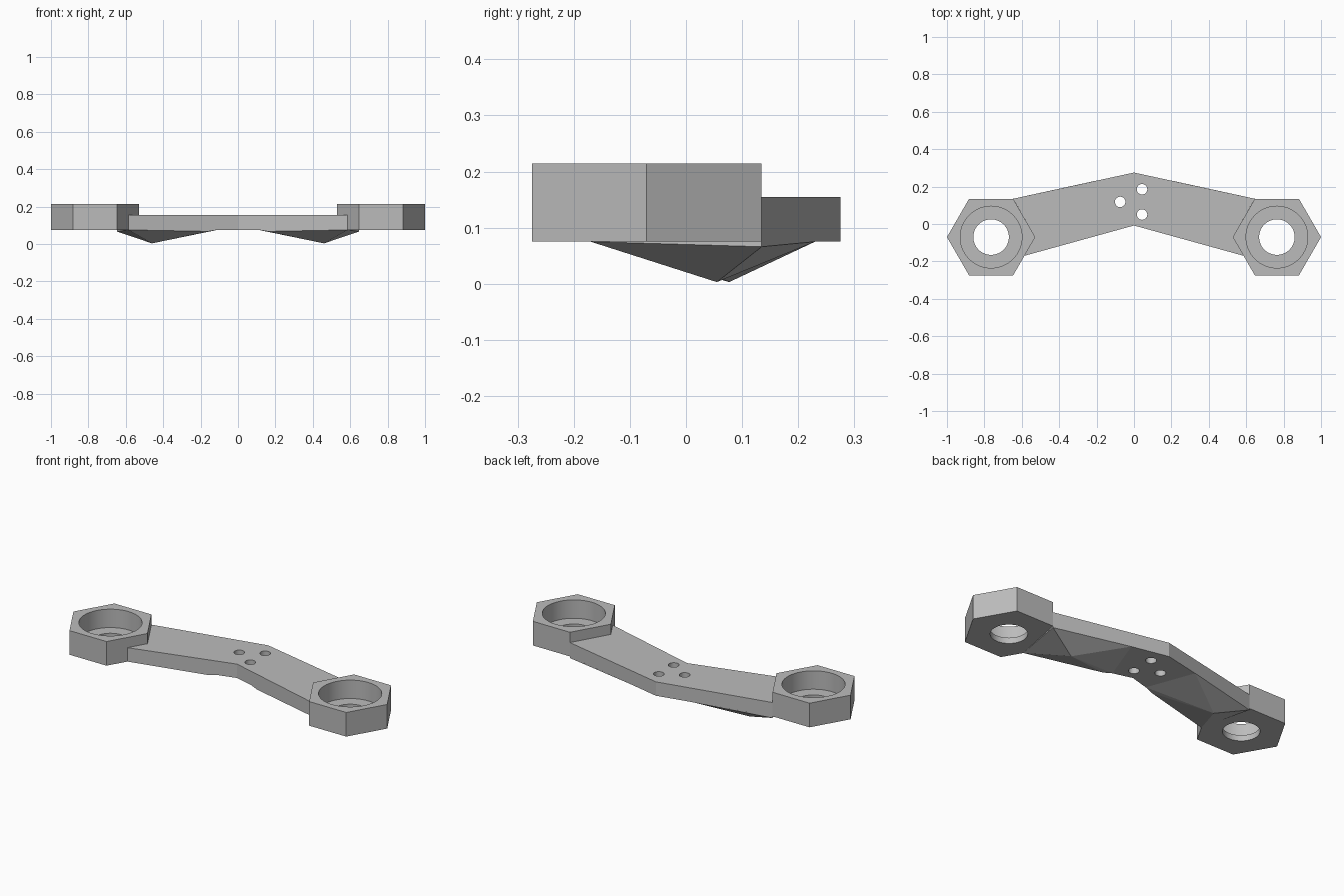
import bpy, bmesh, math

cube = bpy.data.objects.get("Cube")
if cube:
    bpy.data.objects.remove(cube)

BASE, ARM_TOP, CUP_TOP, CUP_FLOOR = 0.075, 0.155, 0.214, 0.108
CUP_X, CUP_Y, CUP_R = 0.764, -0.07, 0.236

grey = bpy.data.materials.new("plain grey")
grey.use_nodes = True
grey.diffuse_color = (0.5, 0.5, 0.5, 1)
grey.node_tree.nodes["Principled BSDF"].inputs["Base Color"].default_value = grey.diffuse_color


def make_object(name, bm):
    bmesh.ops.recalc_face_normals(bm, faces=bm.faces)
    mesh = bpy.data.meshes.new(name)
    bm.to_mesh(mesh)
    bm.free()
    mesh.materials.append(grey)
    obj = bpy.data.objects.new(name, mesh)
    bpy.context.collection.objects.link(obj)
    return obj


def prism(name, outline, low, high):
    bm = bmesh.new()
    face = bm.faces.new([bm.verts.new((x, y, low)) for x, y in outline])
    side = bmesh.ops.extrude_face_region(bm, geom=[face])["geom"]
    moved = [v for v in side if isinstance(v, bmesh.types.BMVert)]
    bmesh.ops.translate(bm, verts=moved, vec=(0, 0, high - low))
    return make_object(name, bm)


def ring(x, y, radius, count):
    return [(x + radius * math.cos(math.tau * i / count),
             y + radius * math.sin(math.tau * i / count)) for i in range(count)]


def drill(obj, x, y, radius, low, high):
    cutter = prism("hole_cutter", ring(x, y, radius, 64), low, high)
    cutter.hide_render = True
    mod = obj.modifiers.new("hole", "BOOLEAN")
    mod.operation, mod.solver, mod.object = "DIFFERENCE", "EXACT", cutter
    bpy.context.view_layer.objects.active = obj
    bpy.ops.object.modifier_apply(modifier=mod.name)
    bpy.data.objects.remove(cutter)


def smooth(obj):
    bpy.ops.object.select_all(action="DESELECT")
    obj.select_set(True)
    bpy.context.view_layer.objects.active = obj
    bpy.ops.object.shade_smooth_by_angle(angle=math.radians(20))


# Swept arm that ends flush against the hexagonal cups
half = [(0.646, 0.135), (0.528, -0.07), (0.586, -0.17)]
outline = [(0, 0.275)] + half + [(0, -0.008)] + [(-x, y) for x, y in reversed(half)]
arm = prism("swept_arm", outline, BASE, ARM_TOP)

# Three mounting holes in a triangle
for x, y in ring(0.004, 0.118, -0.078, 3):
    drill(arm, x, y, 0.028, 0, 0.3)
smooth(arm)

for side, label, apex_y in ((1, "left", 0.055), (-1, "right", 0.077)):
    # Hexagonal cup with a wide recess and a narrower through hole
    cup = prism(label + "_hex_cup", ring(side * CUP_X, CUP_Y, CUP_R, 6), BASE, CUP_TOP)
    drill(cup, side * CUP_X, CUP_Y, 0.165, CUP_FLOOR, 0.3)
    drill(cup, side * CUP_X, CUP_Y, 0.095, 0, 0.3)
    smooth(cup)

    # Faceted brace under the arm
    bm = bmesh.new()
    for x, y, z in ((0.46, apex_y, 0.003), (0.646, 0.135, 0.066), (0.646, 0.135, BASE),
                    (0.586, -0.17, BASE), (0.21, 0.23, BASE), (0.11, -0.038, BASE),
                    (0.16, -0.052, 0.067)):
        bm.verts.new((side * x, y, z))
    bmesh.ops.convex_hull(bm, input=bm.verts)
    make_object(label + "_brace", bm)
